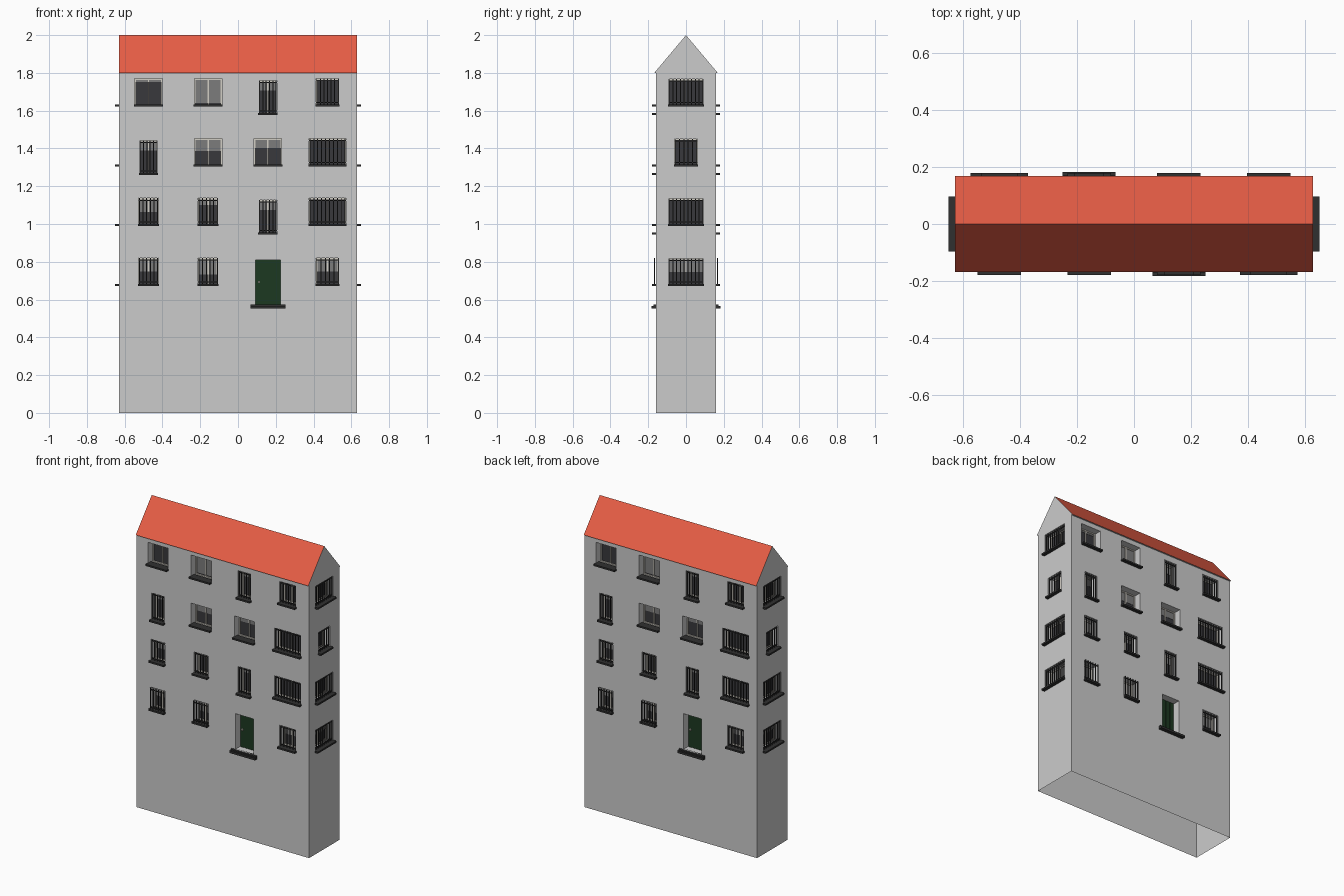
import bpy, bmesh
from math import radians
from mathutils import Matrix, Vector

if "Cube" in bpy.data.objects:
    bpy.data.objects.remove(bpy.data.objects["Cube"])

HX, HY, EAVE, EY, TOP = 0.63, 0.158, 1.80, 0.168, 2.0
DEPTH = 0.06


def material(name, rgb):
    m = bpy.data.materials.new(name)
    m.diffuse_color = (*rgb, 1)
    m.use_nodes = True
    m.node_tree.nodes["Principled BSDF"].inputs["Base Color"].default_value = m.diffuse_color
    return m


MATS = {
    "roof": material("tile_red", (0.8, 0.11, 0.06)),
    "sills": material("dark_stone", (0.03, 0.03, 0.03)),
    "door": material("dark_green", (0.012, 0.04, 0.015)),
    "frames": material("pale_frame", (0.65, 0.62, 0.56)),
    "glass": material("dark_glass", (0.04, 0.04, 0.045)),
    "blinds": material("grey_blind", (0.2, 0.2, 0.2)),
    "knob": material("pale_metal", (0.6, 0.6, 0.5)),
}
PART_MAT = {"door_steps": "sills", "railings": "sills", "doors": "door",
            "door_knobs": "knob"}
parts = {}


def finish(name, bm, mat=None):
    me = bpy.data.meshes.new(name)
    bm.to_mesh(me)
    bm.free()
    ob = bpy.data.objects.new(name, me)
    bpy.context.collection.objects.link(ob)
    if mat:
        me.materials.append(mat)
    return ob


def box(part, M, u0, u1, d0, d1, z0, z1):
    """Box in wall space: u along the wall, d outward, z up."""
    bm = parts.setdefault(part, bmesh.new())
    c = Vector(((u0 + u1) / 2, -(d0 + d1) / 2, (z0 + z1) / 2))
    s = Matrix.Diagonal((u1 - u0, d1 - d0, z1 - z0, 1))
    bmesh.ops.create_cube(bm, size=1, matrix=M @ Matrix.Translation(c) @ s)


def window(M, u, z0, z1, w, bars=0, blind=0.0, bar_d=-0.008):
    a, b = u - w / 2, u + w / 2
    box("cutters", M, a, b, -DEPTH, 0.05, z0, z1)
    # glass, blind and two-leaf frame
    box("glass", M, a, b, -DEPTH, -0.054, z0, z1)
    if blind:
        box("blinds", M, a, b, -0.055, -0.052, z1 - blind * (z1 - z0), z1)
    f, d0, d1 = 0.007, -DEPTH, -0.046
    for p, q in ((a, a + f), (u - f / 2, u + f / 2), (b - f, b)):
        box("frames", M, p, q, d0, d1, z0, z1)
    for p, q in ((z0, z0 + f), (z1 - f, z1)):
        box("frames", M, a, b, d0, d1 - 0.001, p, q)
    # sill
    box("sills", M, a - 0.003, b + 0.003, -0.03, 0.022, z0 - 0.003, z0 + 0.008)
    # vertical bars with two rails
    if bars:
        for i in range(bars):
            x = a + 0.004 + (w - 0.008) * i / (bars - 1)
            box("railings", M, x - 0.0025, x + 0.0025, bar_d - 0.0025,
                bar_d + 0.0025, z0, z1)
        for z in (z0 + 0.016, z1 - 0.014):
            box("railings", M, a, b, bar_d - 0.002, bar_d + 0.002, z, z + 0.005)


def door(M, u, z0, z1, w):
    a, b = u - w / 2, u + w / 2
    box("cutters", M, a, b, -DEPTH, 0.05, z0, z1)
    # planks over a backing panel
    box("doors", M, a, b, -DEPTH, -0.052, z0, z1)
    n = 4
    for i in range(n):
        p = a + w * i / n
        box("doors", M, p + 0.002, p + w / n - 0.002, -0.055, -0.048, z0, z1)
    box("door_knobs", M, a + 0.015, a + 0.025, -0.05, -0.038, 0.688, 0.698)
    # step in two tiers
    box("door_steps", M, u - 0.093, u + 0.093, -0.01, 0.025, 0.553, 0.567)
    box("door_steps", M, u - 0.093, u + 0.093, -0.01, 0.015, 0.566, z0)


# (width, bars, blind) for each opening, lowest floor first
FLOORS = [0.675, 0.992, 1.308, 1.625]
COLS = [-0.474, -0.158, 0.158, 0.474]
FRONT = [
    [(0.105, 6, 0.5), (0.105, 6, 0.6), "door", (0.122, 6, 0.5)],
    [(0.105, 6, 0.5), (0.105, 6, 0.25), "french", (0.195, 10, 0)],
    ["french", (0.147, 0, 0.45), (0.147, 0, 0.35), (0.195, 10, 0)],
    [(0.147, 0, 0.12), (0.147, 0, 0.9), "french", (0.122, 7, 0)],
]
SIDE = [(0.187, 10, 0.5), (0.187, 10, 0), (0.122, 6, 0), (0.187, 10, 0)]

# opposite walls are half-turn copies
for turn in (0, 180):
    Mf = Matrix.Rotation(radians(turn), 4, 'Z') @ Matrix.Translation((0, -HY, 0))
    Ms = Matrix.Rotation(radians(turn + 90), 4, 'Z') @ Matrix.Translation((0, -HX, 0))
    for r, (z, row) in enumerate(zip(FLOORS, FRONT)):
        for c, (u, spec) in enumerate(zip(COLS, row)):
            if spec == "door":
                door(Mf, u, 0.575, 0.81, 0.132)
            elif spec == "french":
                window(Mf, u, z - 0.045, z + 0.135, 0.096, 6, 0.3)
            else:
                grille = r == 0 and c < 2
                window(Mf, u, z, z + 0.145, *spec,
                       bar_d=0.008 if grille else -0.008)
        window(Ms, 0, z, z + 0.143, *SIDE[r])

# house walls: gable profile extruded along x, openings cut, left open below
bm = bmesh.new()
profile = [(-HY, 0), (HY, 0), (HY, EAVE), (EY, EAVE), (0, TOP),
           (-EY, EAVE), (-HY, EAVE)]
face = bm.faces.new([bm.verts.new((-HX, y, z)) for y, z in profile])
ext = bmesh.ops.extrude_face_region(bm, geom=[face])
bmesh.ops.translate(bm, vec=(2 * HX, 0, 0),
                    verts=[g for g in ext["geom"] if isinstance(g, bmesh.types.BMVert)])
bmesh.ops.recalc_face_normals(bm, faces=bm.faces)
walls = finish("walls", bm)
cutter = finish("opening_cutter", parts.pop("cutters"))
cutter.hide_render = True
mod = walls.modifiers.new("openings", 'BOOLEAN')
mod.operation, mod.solver, mod.object = 'DIFFERENCE', 'EXACT', cutter
bpy.context.view_layer.objects.active = walls
bpy.ops.object.modifier_apply(modifier=mod.name)
bpy.data.objects.remove(cutter)

bm = bmesh.new()
bm.from_mesh(walls.data)
bm.normal_update()
drop = [f for f in bm.faces if f.calc_center_median().z < 0.001
        or (f.normal.z > 0.3 and f.calc_center_median().z > EAVE + 0.02)]
bmesh.ops.delete(bm, geom=drop, context='FACES')
bm.to_mesh(walls.data)
bm.free()

# roof slopes
bm = bmesh.new()
rows = [[bm.verts.new((x, y, z)) for x in (-HX, HX)]
        for y, z in ((-EY, EAVE), (0, TOP), (EY, EAVE))]
for p, q in zip(rows, rows[1:]):
    bm.faces.new((p[0], p[1], q[1], q[0]))
finish("roof", bm, MATS["roof"])

# fittings
for name, b in parts.items():
    finish(name, b, MATS[PART_MAT.get(name, name)])
